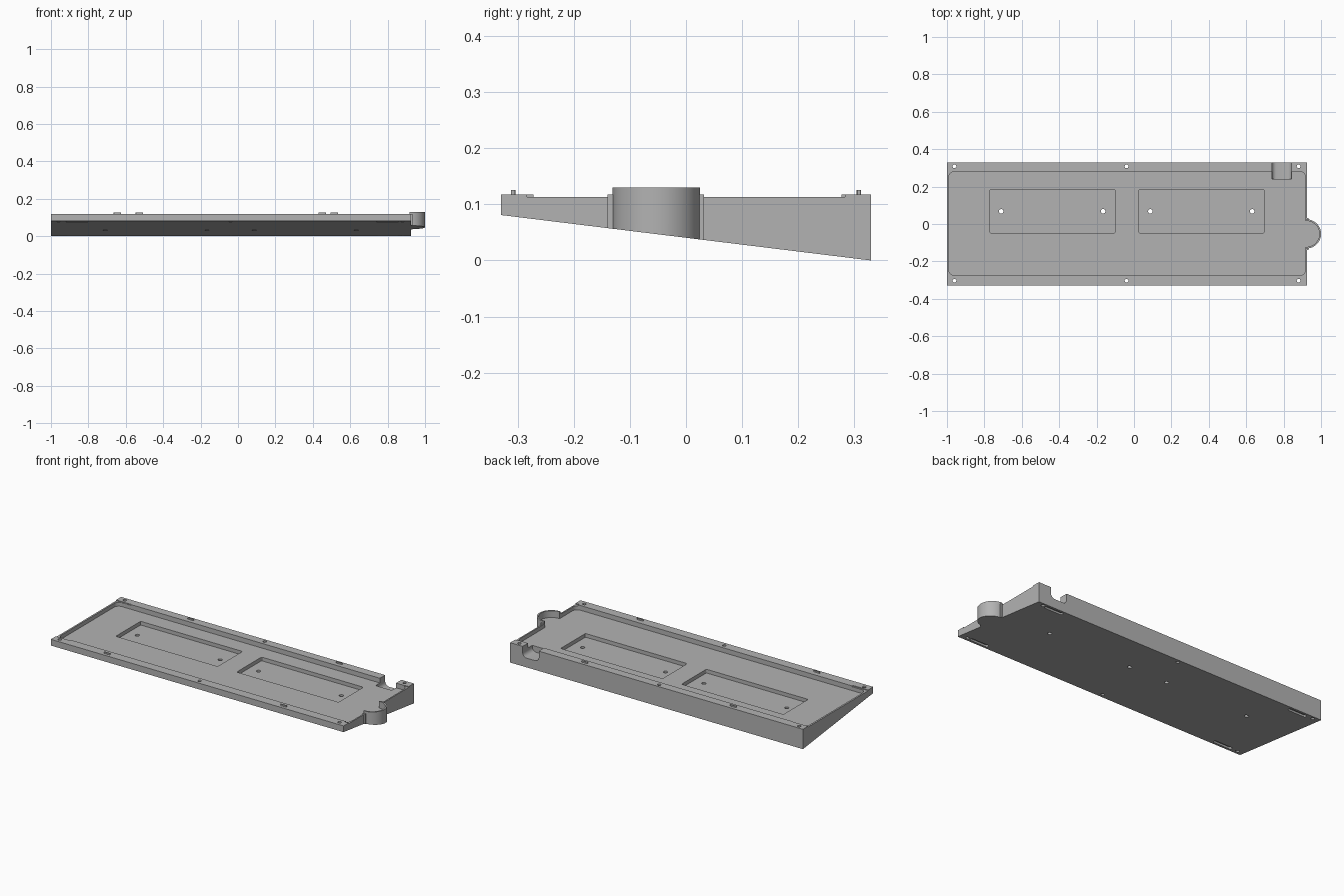
import bpy, bmesh, math

if "Cube" in bpy.data.objects:
    bpy.data.objects.remove(bpy.data.objects["Cube"])

grey = bpy.data.materials.new("plain grey")
grey.diffuse_color = (0.45, 0.45, 0.45, 1)
grey.use_nodes = True
grey.node_tree.nodes["Principled BSDF"].inputs["Base Color"].default_value = grey.diffuse_color


def prism(name, pts, z0, z1):
    """Extrude a flat outline between two heights."""
    bm = bmesh.new()
    low = bm.faces.new([bm.verts.new((x, y, z0)) for x, y in pts])
    top = bmesh.ops.extrude_face_region(bm, geom=[low])["geom"]
    for v in top:
        if isinstance(v, bmesh.types.BMVert):
            v.co.z = z1
    bmesh.ops.recalc_face_normals(bm, faces=bm.faces)
    me = bpy.data.meshes.new(name)
    bm.to_mesh(me)
    bm.free()
    me.materials.append(grey)
    ob = bpy.data.objects.new(name, me)
    bpy.context.collection.objects.link(ob)
    return ob


def rounded(x0, x1, y0, y1, r=0.0, n=6):
    """Rectangle outline with optional rounded corners."""
    if r == 0:
        return [(x0, y0), (x1, y0), (x1, y1), (x0, y1)]
    pts = []
    for k, (cx, cy) in enumerate([(x1 - r, y1 - r), (x0 + r, y1 - r), (x0 + r, y0 + r), (x1 - r, y0 + r)]):
        for i in range(n + 1):
            a = math.pi / 2 * (k + i / n)
            pts.append((cx + r * math.cos(a), cy + r * math.sin(a)))
    return pts


def circle(cx, cy, r, n=24):
    return [(cx + r * math.cos(2 * math.pi * i / n), cy + r * math.sin(2 * math.pi * i / n)) for i in range(n)]


def boolean(ob, tool, op="DIFFERENCE"):
    m = ob.modifiers.new(op, "BOOLEAN")
    m.operation, m.solver, m.object = op, "EXACT", tool
    bpy.context.view_layer.objects.active = ob
    bpy.ops.object.modifier_apply(modifier=m.name)
    bpy.data.objects.remove(tool)


def bottom(y):
    """Height of the sloping underside."""
    return 0.081 * (0.33 - y) / 0.66


# Tray block with the round side lug
tray = prism("wedge_tray", rounded(-1, 0.925, -0.33, 0.33), -0.05, 0.118)
boolean(tray, prism("lug", circle(0.922, -0.053, 0.078, 64), -0.04, 0.13), "UNION")
boolean(tray, prism("lug_shoulder", rounded(0.90, 0.934, -0.14, 0.032), -0.03, 0.118), "UNION")

# Lowered end walls and the hollow interior
for x0, x1 in ((-1.1, -0.9), (0.9, 1.1)):
    for y0, y1 in ((-0.283, -0.14), (0.032, 0.283)):
        boolean(tray, prism("end_step", rounded(x0, x1, y0, y1), 0.113, 0.2))
boolean(tray, prism("end_step", rounded(-1.1, -0.9, -0.15, 0.04), 0.113, 0.2))
boolean(tray, prism("recess", rounded(-0.99, 0.917, -0.275, 0.28, 0.03), 0.09, 0.2))
boolean(tray, prism("lug_hollow", circle(0.922, -0.053, 0.069, 64), 0.09, 0.2))

# Two sunken pockets
for x0 in (-0.77, 0.025):
    boolean(tray, prism("pocket", rounded(x0, x0 + 0.67, -0.048, 0.185, 0.008, 3), 0.068, 0.2))

# Cable notch through the back rail, with a rounded floor
notch = prism("notch", rounded(0.737, 0.843, 0.055, 0.25, 0.025), 0.24, 0.4)
for v in notch.data.vertices:
    x, y, z = v.co
    v.co = (x, z, y)
notch.data.flip_normals()
boolean(tray, notch)

# Sloping underside
slope = prism("slope", rounded(-1.2, 1.2, -0.5, 0.5), -0.3, 0)
for v in slope.data.vertices:
    if v.co.z > -0.1:
        v.co.z = bottom(v.co.y)
boolean(tray, slope)

# Screw holes in the rails and pockets
holes = [(x, y) for x in (-0.96, -0.04, 0.88) for y in (-0.303, 0.308)]
for x, y in holes:
    boolean(tray, prism("hole", circle(x, y, 0.01), -0.1, 0.3))
for x in (-0.71, -0.165, 0.087, 0.632):
    boolean(tray, prism("hole", circle(x, 0.068, 0.012), -0.1, 0.3))

# Shallow foot slots in the underside
for x0 in (-0.92, 0.74):
    for y in (-0.303, 0.303):
        boolean(tray, prism("slot", rounded(x0, x0 + 0.12, y - 0.011, y + 0.011, 0.01, 4), -0.1, bottom(y) + 0.012))

# Locating tabs on the rails
for x, y in ((-0.645, -0.308), (0.515, -0.308), (-0.527, 0.308), (0.45, 0.308)):
    prism("locating_tab", rounded(x - 0.02, x + 0.02, y - 0.004, y + 0.004, 0.003, 3), 0.115, 0.126)

for ob in bpy.data.objects:
    ob.select_set(True)
bpy.context.view_layer.objects.active = tray
bpy.ops.object.shade_smooth_by_angle(angle=math.radians(30))
